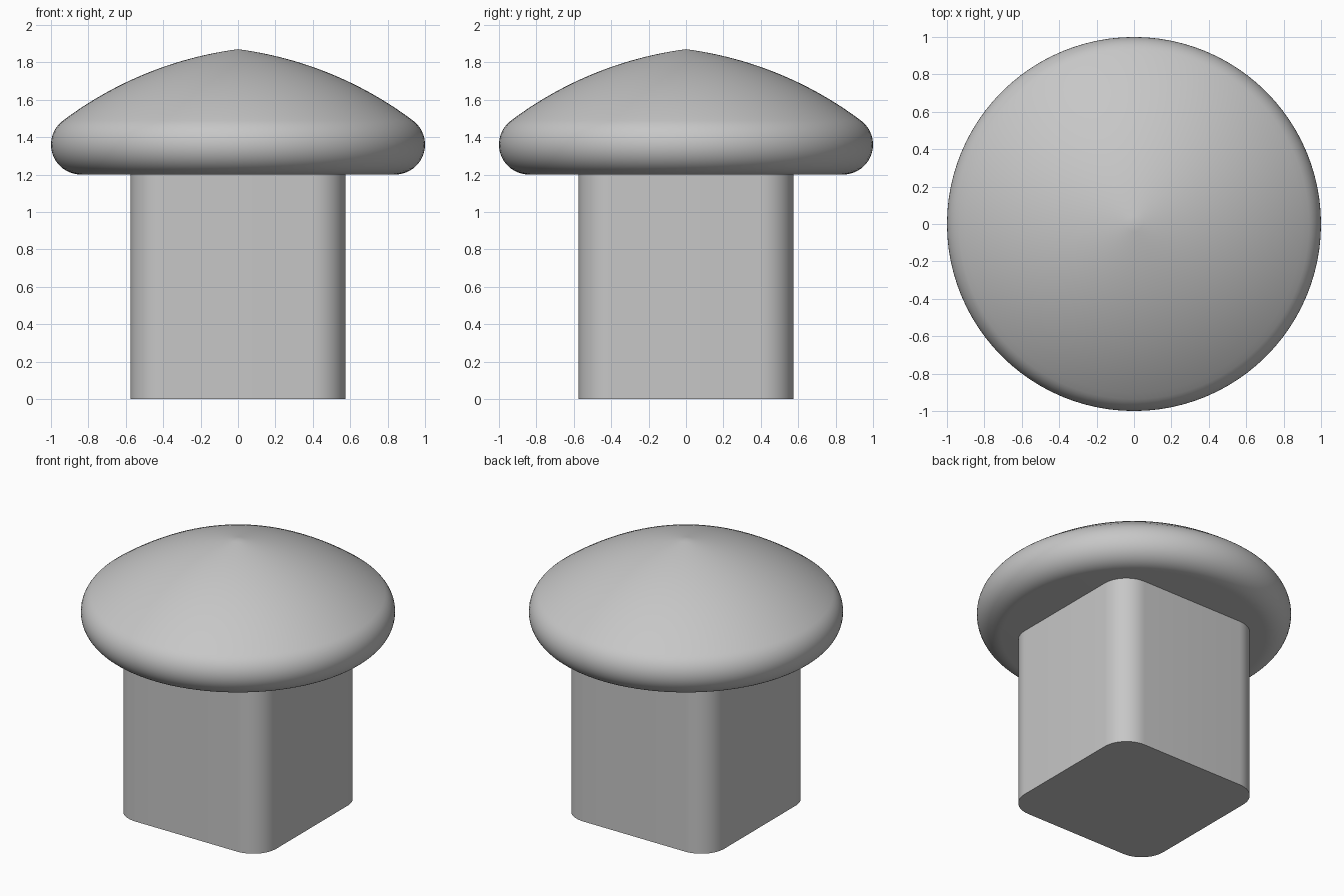
import bpy
import bmesh
import math
from mathutils import Vector

cube = bpy.data.objects.get("Cube")
if cube:
    bpy.data.objects.remove(cube, do_unlink=True)

grey = bpy.data.materials.new("plain_grey")
grey.use_nodes = True
COLOUR = (0.57, 0.57, 0.57, 1)
grey.diffuse_color = COLOUR
grey.node_tree.nodes["Principled BSDF"].inputs["Base Color"].default_value = COLOUR


def arc(centre, radius, start, end, steps):
    """Points on a circular arc, angles in degrees."""
    points = []
    for i in range(steps + 1):
        a = math.radians(start + (end - start) * i / steps)
        points.append((centre[0] + radius * math.cos(a),
                       centre[1] + radius * math.sin(a)))
    return points


def finish(name, bm):
    """Turn a bmesh into a smooth-shaded object with sharp edges kept."""
    bmesh.ops.recalc_face_normals(bm, faces=bm.faces)
    mesh = bpy.data.meshes.new(name)
    bm.to_mesh(mesh)
    bm.free()
    mesh.materials.append(grey)
    obj = bpy.data.objects.new(name, mesh)
    bpy.context.collection.objects.link(obj)
    bpy.ops.object.select_all(action="DESELECT")
    obj.select_set(True)
    bpy.context.view_layer.objects.active = obj
    bpy.ops.object.shade_smooth_by_angle(angle=math.radians(35))
    return obj


# Stem: square post with rounded vertical corners
HALF, CORNER, CAP_BASE = 0.575, 0.18, 1.2
inner = HALF - CORNER
outline = []
for i, (sx, sy) in enumerate([(1, 1), (-1, 1), (-1, -1), (1, -1)]):
    outline += arc((sx * inner, sy * inner), CORNER, i * 90, i * 90 + 90, 12)
bm = bmesh.new()
base = bm.faces.new([bm.verts.new((x, y, 0)) for x, y in outline])
top = bmesh.ops.extrude_face_region(bm, geom=[base], use_keep_orig=True)
bmesh.ops.translate(bm, vec=Vector((0, 0, CAP_BASE)),
                    verts=[v for v in top["geom"] if isinstance(v, bmesh.types.BMVert)])
finish("stem", bm)

# Cap: flat underside, rounded rim, then a shallow arc to a faintly pointed top
RIM, APEX, RIM_END = 0.16, 1.87, 53
rim = arc((1 - RIM, CAP_BASE + RIM), RIM, -90, RIM_END, 20)
edge_x, edge_z = rim[-1]
chord = math.hypot(edge_x, APEX - edge_z)
chord_angle = math.degrees(math.atan2(APEX - edge_z, edge_x))
turn = (90 - RIM_END) - chord_angle
dome_radius = chord / (2 * math.sin(math.radians(turn)))
apex_angle = RIM_END + 2 * turn
a = math.radians(apex_angle)
centre = (-dome_radius * math.cos(a), APEX - dome_radius * math.sin(a))
dome = arc(centre, dome_radius, RIM_END, apex_angle, 24)
profile = [(0, CAP_BASE)] + rim + dome[1:-1] + [(0, APEX)]

bm = bmesh.new()
verts = [bm.verts.new((x, 0, z)) for x, z in profile]
edges = [bm.edges.new(pair) for pair in zip(verts, verts[1:])]
bmesh.ops.spin(bm, geom=verts + edges, cent=(0, 0, 0), axis=(0, 0, 1),
               angle=2 * math.pi, steps=96, use_duplicate=False)
bmesh.ops.remove_doubles(bm, verts=bm.verts, dist=0.0001)
finish("cap", bm)
